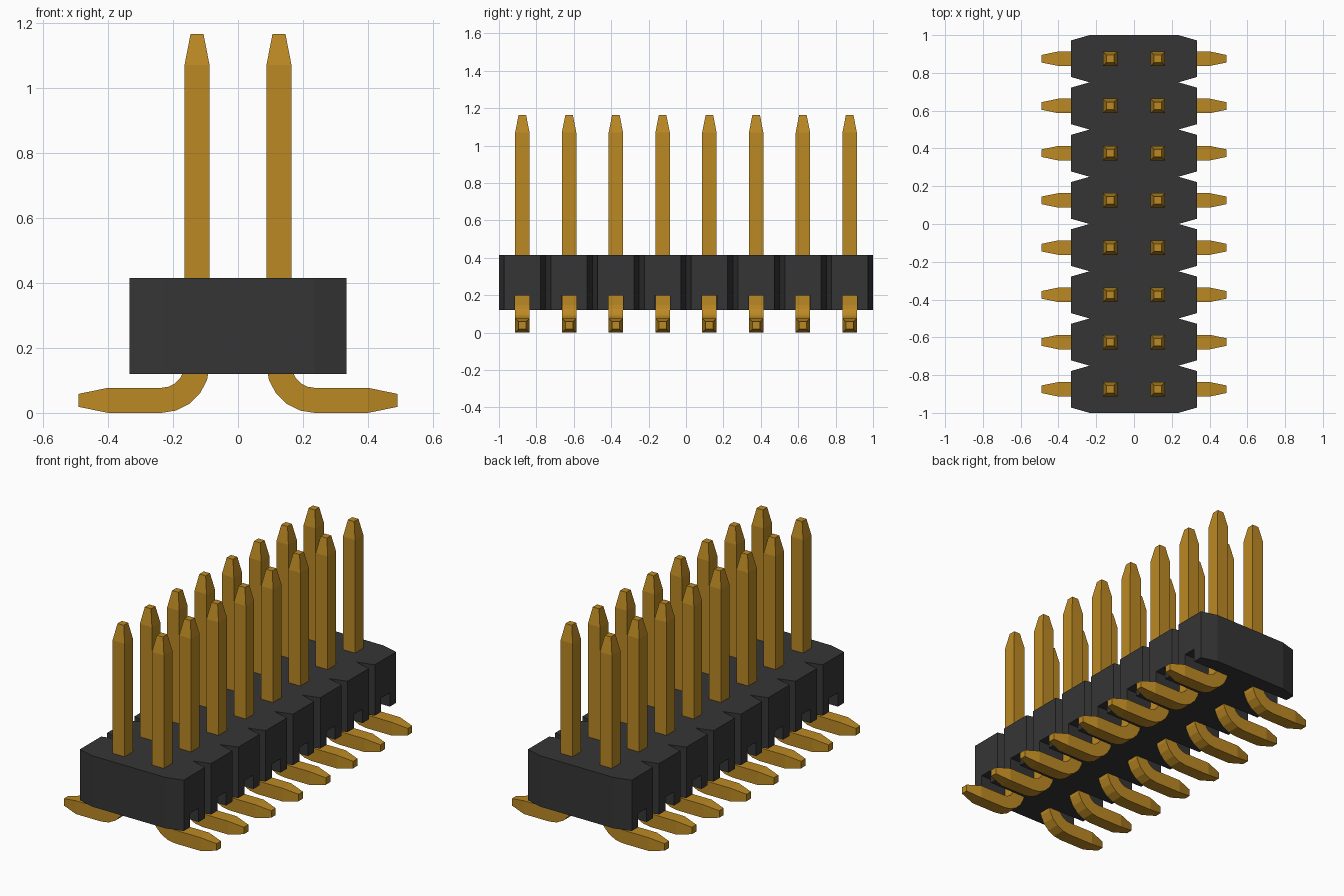
import bpy
import bmesh
from math import sin, cos, pi
from mathutils import Vector

old = bpy.data.objects.get("Cube")
if old:
    bpy.data.objects.remove(old, do_unlink=True)

ROWS = 8
PITCH = 0.25
ROW_Y = [(i - (ROWS - 1) / 2) * PITCH for i in range(ROWS)]
HALF = 0.0385            # half thickness of a pin
TIP = 0.02               # half thickness at a pin end
PIN_X = 0.126
BEND = 0.11              # centreline bend radius


def material(name, color, rough):
    m = bpy.data.materials.new(name)
    m.use_nodes = True
    m.diffuse_color = (*color, 1)
    bsdf = m.node_tree.nodes["Principled BSDF"]
    bsdf.inputs["Base Color"].default_value = (*color, 1)
    bsdf.inputs["Roughness"].default_value = rough
    return m


gold = material("gold", (0.50, 0.25, 0.017), 0.5)
black = material("black_plastic", (0.036, 0.036, 0.036), 0.7)


def make_object(name, bm, mat):
    bmesh.ops.recalc_face_normals(bm, faces=bm.faces)
    mesh = bpy.data.meshes.new(name)
    bm.to_mesh(mesh)
    bm.free()
    mesh.materials.append(mat)
    ob = bpy.data.objects.new(name, mesh)
    bpy.context.collection.objects.link(ob)
    return ob


# Housing: scalloped outline extruded upward
def housing():
    wide, neck, flat = 0.333, 0.235, 0.097
    side = [(neck, -1)]
    for y in ROW_Y:
        side += [(wide, y - flat), (wide, y + flat), (neck, y + PITCH / 2)]
    outline = side + [(-x, y) for x, y in reversed(side)]
    bm = bmesh.new()
    base = bm.faces.new([bm.verts.new((x, y, 0.12)) for x, y in outline])
    out = bmesh.ops.extrude_face_region(bm, geom=[base])
    top = [v for v in out["geom"] if isinstance(v, bmesh.types.BMVert)]
    bmesh.ops.translate(bm, verts=top, vec=(0, 0, 0.295))
    return make_object("housing", bm, black)


# Slots under the housing where the pins leave sideways
def slot_cutter():
    bm = bmesh.new()
    for y in ROW_Y:
        for s in (-1, 1):
            box = bmesh.ops.create_cube(bm, size=1)["verts"]
            bmesh.ops.scale(bm, verts=box, vec=(0.3, 0.079, 0.2))
            bmesh.ops.translate(bm, verts=box, vec=(s * (PIN_X + 0.15), y, 0.1))
    return make_object("slot_cutter", bm, black)


body = housing()
cutter = slot_cutter()
mod = body.modifiers.new("slots", "BOOLEAN")
mod.operation = "DIFFERENCE"
mod.solver = "EXACT"
mod.object = cutter
bpy.context.view_layer.objects.active = body
bpy.ops.object.modifier_apply(modifier=mod.name)
bpy.data.objects.remove(cutter, do_unlink=True)


# Pin: square section swept from the top tip, round the bend, to the foot
def pin_mesh(bm, y, s):
    cx, cz = PIN_X + BEND, HALF + BEND
    rings = [(PIN_X, 1.165, 0, TIP), (PIN_X, 1.07, 0, HALF)]
    for i in range(6):
        a = i * pi / 10
        rings.append((cx - BEND * cos(a), cz - BEND * sin(a), a, HALF))
    rings += [(0.4, HALF, pi / 2, HALF), (0.49, HALF, pi / 2, TIP)]
    loops = []
    for x, z, a, h in rings:
        n = Vector((cos(a), 0, sin(a))) * h
        side = Vector((0, h, 0))
        c = Vector((x, y, z))
        pts = [c + n + side, c + n - side, c - n - side, c - n + side]
        loops.append([bm.verts.new((s * p.x, p.y, p.z)) for p in pts])
    for a, b in zip(loops, loops[1:]):
        for k in range(4):
            j = (k + 1) % 4
            bm.faces.new((a[k], a[j], b[j], b[k]))
    bm.faces.new(loops[0])
    bm.faces.new(loops[-1])


for label, s in (("left", 1), ("right", -1)):
    for i, y in enumerate(ROW_Y, 1):
        bm = bmesh.new()
        pin_mesh(bm, y, s)
        make_object(f"{label}_pin_{i}", bm, gold)
